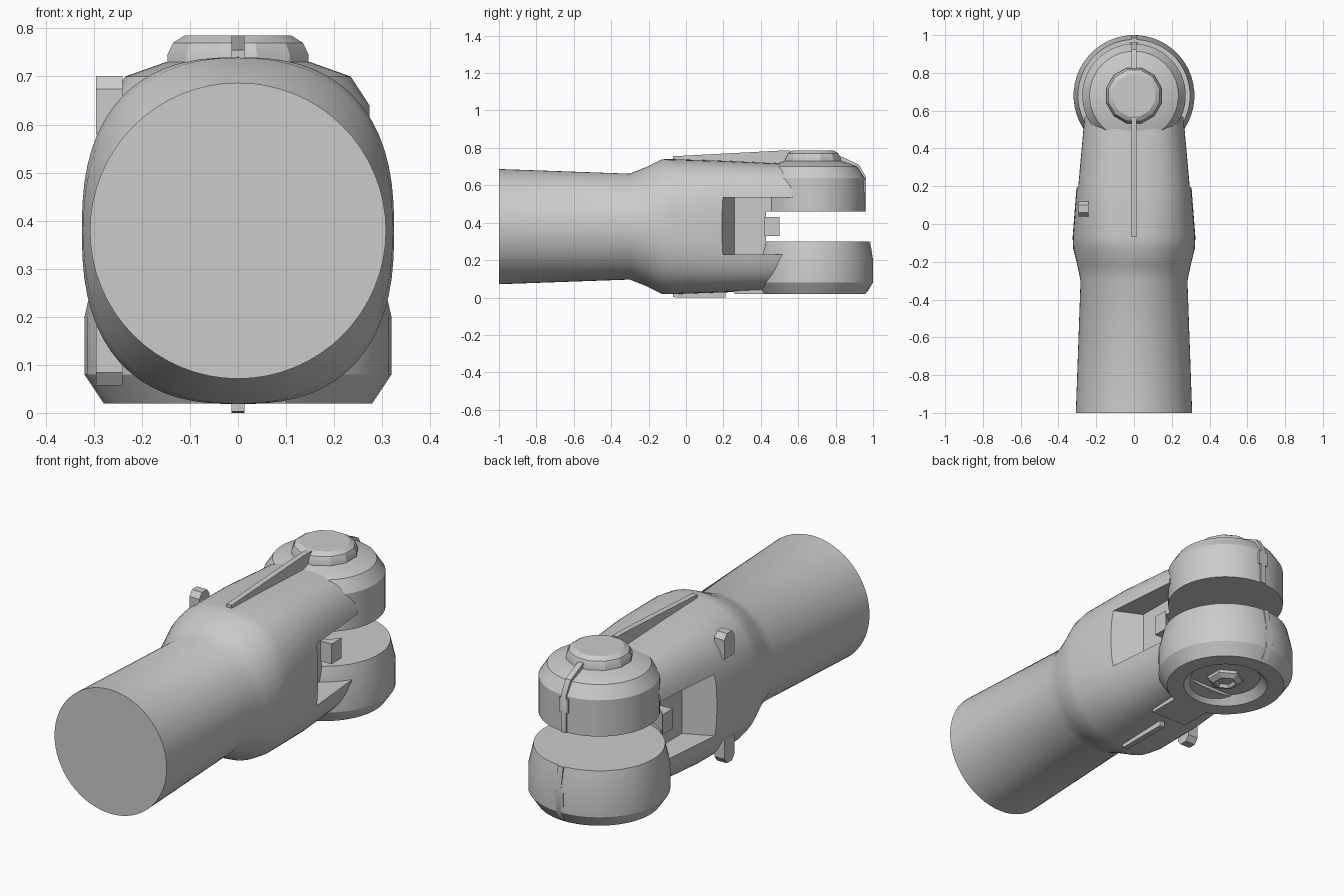
import bpy, bmesh, math
from math import cos, sin, pi

scene = bpy.context.scene
if "Cube" in bpy.data.objects:
    bpy.data.objects.remove(bpy.data.objects["Cube"])

steel = bpy.data.materials.new("grey_steel")
steel.use_nodes = True
GREY = (0.6, 0.6, 0.6, 1)
steel.diffuse_color = GREY
steel.node_tree.nodes["Principled BSDF"].inputs["Base Color"].default_value = GREY

PIN_Y, MID_Z = 0.68, 0.379


def make(name, rings, angle=35):
    """Skin equal-sized point rings into a closed solid."""
    bm = bmesh.new()
    loops = [[bm.verts.new(p) for p in ring] for ring in rings]
    n = len(loops[0])
    for a, b in zip(loops, loops[1:]):
        for i in range(n):
            j = (i + 1) % n
            bm.faces.new((a[i], a[j], b[j], b[i]))
    bm.faces.new(loops[0])
    bm.faces.new(loops[-1])
    bmesh.ops.recalc_face_normals(bm, faces=bm.faces)
    mesh = bpy.data.meshes.new(name)
    bm.to_mesh(mesh)
    bm.free()
    mesh.materials.append(steel)
    obj = bpy.data.objects.new(name, mesh)
    scene.collection.objects.link(obj)
    smooth(obj, angle)
    return obj


def smooth(obj, angle=35):
    bpy.ops.object.select_all(action='DESELECT')
    obj.select_set(True)
    bpy.context.view_layer.objects.active = obj
    bpy.ops.object.shade_smooth_by_angle(angle=math.radians(angle))


def turned(name, profile, sides=48, angle=25):
    """Solid turned about the pin axis from (radius, z) pairs."""
    return make(name, [[(r * cos(2 * pi * (i + .5) / sides),
                         PIN_Y + r * sin(2 * pi * (i + .5) / sides), z)
                        for i in range(sides)] for r, z in profile], angle)


def side_prism(name, points, x0, x1):
    """Outline of (y, z) points extruded across x."""
    return make(name, [[(x, y, z) for y, z in points] for x in (x0, x1)])


def plan_prism(name, points, z0, z1):
    """Outline of (x, y) points extruded up z."""
    return make(name, [[(x, y, z) for x, y in points] for z in (z0, z1)])


def cut(obj, cutters):
    for c in cutters:
        c.hide_render = True
        m = obj.modifiers.new("cut", 'BOOLEAN')
        m.operation, m.solver, m.object = 'DIFFERENCE', 'EXACT', c
        bpy.context.view_layer.objects.active = obj
        bpy.ops.object.modifier_apply(modifier=m.name)
        bpy.data.objects.remove(c)
    smooth(obj)


def section(y, hx, hz, power, sides=64):
    """Rounded-square cross-section of the rod."""
    def p(v):
        return math.copysign(abs(v) ** (2 / power), v)
    return [(hx * p(cos(2 * pi * i / sides)), y, MID_Z + hz * p(sin(2 * pi * i / sides)))
            for i in range(sides)]


# Rod and flared body
body = make("rod_body", [section(*s) for s in (
    (-1, .308, .308, 2), (-.3, .283, .283, 2), (-.22, .3, .315, 2.1),
    (-.13, .322, .36, 2.3), (-.07, .325, .361, 2.5),
    (.2, .304, .352, 2.9), (.57, .27, .335, 3))])

# Side pockets with a sloped front wall, and the round fork slot
pockets = [plan_prism("pocket_cutter", [(s * x, y) for x, y in
                                        ((.4, .15), (.31, .19), (.16, .26), (.16, .8), (.4, .8))],
                      .23, .535) for s in (1, -1)]
slot = turned("slot_cutter", [(.3, .3), (.3, .46)])
cut(body, pockets + [slot])

# Stop between the arms, hollowed around the pin axis
stop = plan_prism("fork_stop", [(-.22, .42), (.22, .42), (.22, .52), (-.22, .52)], .33, .43)
cut(stop, [turned("stop_cutter", [(.285, .3), (.285, .46)])])

# Fork eyes
turned("lower_eye", [(.01, .06), (.165, .06), (.2, .02), (.28, .02),
                     (.32, .08), (.32, .2), (.297, .3), (.01, .3)])
turned("upper_eye", [(.01, .46), (.274, .46), (.274, .64), (.235, .7), (.15, .73), (.01, .73)])

# Pin heads
turned("pin_head", [(.152, .71), (.152, .745), (.14, .77), (.115, .785), (.01, .785)], 12)
turned("pin_end", [(.085, .07), (.085, .045), (.06, .03), (.05, .03), (.04, .045), (.01, .045)], 6)

# Mould-line ribs along the top, bottom and rear
RIB = .014
side_prism("top_rib", [(-.07, .72), (-.07, .755), (.5, .785), (.56, .785), (.56, .7)], -RIB, RIB)
side_prism("bottom_rib", [(-.07, .04), (-.07, .003), (-.05, 0), (.21, 0), (.21, .05)], -RIB, RIB)
side_prism("upper_rear_rib", [(.8, .755), (.83, .755), (.925, .71), (.962, .645), (.962, .46),
                              (.94, .46), (.94, .63), (.8, .7)], -RIB, RIB)
side_prism("lower_rear_rib", [(.985, .3), (1, .2), (1, .08), (.97, .03), (.95, .1), (.95, .3)],
           -RIB, RIB)
for name, y, z in (("upper_rear_lug", .962, .6), ("lower_rear_lug", 1, .15)):
    side_prism(name, [(y - .04, z - .04), (y, z - .04), (y, z + .03), (y - .04, z + .03)],
               -.025, .025)

# Bottom plate joining body and lower eye
side_prism("bottom_plate", [(.24, .07), (.26, .02), (.46, .02), (.46, .07)], -.1, .1)

# Small clips on the right side, above and below
for name, sign in (("upper_clip", 1), ("lower_clip", -1)):
    z0, z1, z2 = (MID_Z + sign * d for d in (.2, .295, .322))
    side_prism(name, [(.04, z0), (.04, z1), (.06, z2), (.1, z2), (.12, z1), (.12, z0)],
               -.295, -.24)
